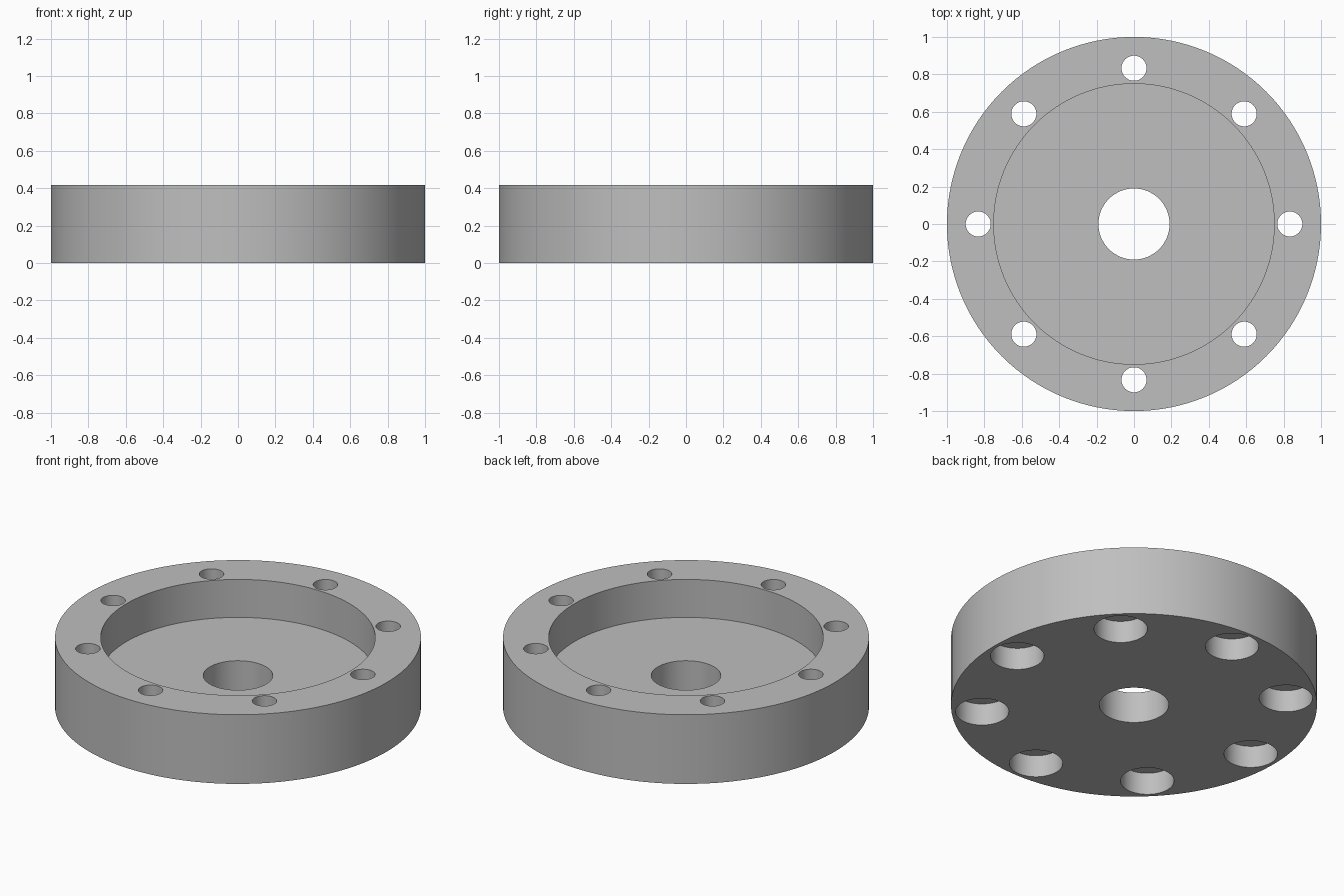
import bpy
import math

if "Cube" in bpy.data.objects:
    bpy.data.objects.remove(bpy.data.objects["Cube"], do_unlink=True)

HEIGHT = 0.417
FLOOR = 0.188          # top of the recessed floor
BOLT_CIRCLE = 0.833
BOLT_COUNT = 8
BORE_DEPTH = 0.133     # counterbores in the underside

grey = bpy.data.materials.new("plain grey")
grey.use_nodes = True
colour = (0.52, 0.52, 0.52, 1.0)
grey.diffuse_color = colour
grey.node_tree.nodes["Principled BSDF"].inputs["Base Color"].default_value = colour


def cylinder(name, radius, z0, z1, x=0.0, y=0.0, sides=48):
    bpy.ops.mesh.primitive_cylinder_add(
        vertices=sides, radius=radius, depth=z1 - z0, location=(x, y, (z0 + z1) / 2))
    obj = bpy.context.object
    obj.name = name
    obj.data.materials.append(grey)
    return obj


def cut(target, cutter):
    mod = target.modifiers.new(cutter.name, 'BOOLEAN')
    mod.operation = 'DIFFERENCE'
    mod.solver = 'EXACT'
    mod.object = cutter
    bpy.context.view_layer.objects.active = target
    bpy.ops.object.modifier_apply(modifier=mod.name)
    bpy.data.objects.remove(cutter, do_unlink=True)


# Flange body
flange = cylinder("flange", 1.0, 0, HEIGHT, sides=128)

# Round recess in the top and the centre hole
cut(flange, cylinder("recess_cutter", 0.75, FLOOR, HEIGHT + 0.1, sides=128))
cut(flange, cylinder("centre_hole_cutter", 0.19, -0.1, FLOOR + 0.1, sides=64))

# Ring of bolt holes, each with a wide counterbore below
for i in range(BOLT_COUNT):
    a = math.tau * i / BOLT_COUNT
    x, y = BOLT_CIRCLE * math.cos(a), BOLT_CIRCLE * math.sin(a)
    cut(flange, cylinder("counterbore_cutter", 0.146, -0.1, BORE_DEPTH, x, y))
    cut(flange, cylinder("bolt_hole_cutter", 0.067, 0.05, HEIGHT + 0.1, x, y))

# Smooth walls with sharp rims
bpy.ops.object.select_all(action='DESELECT')
flange.select_set(True)
bpy.context.view_layer.objects.active = flange
bpy.ops.object.shade_smooth_by_angle(angle=math.radians(30))
